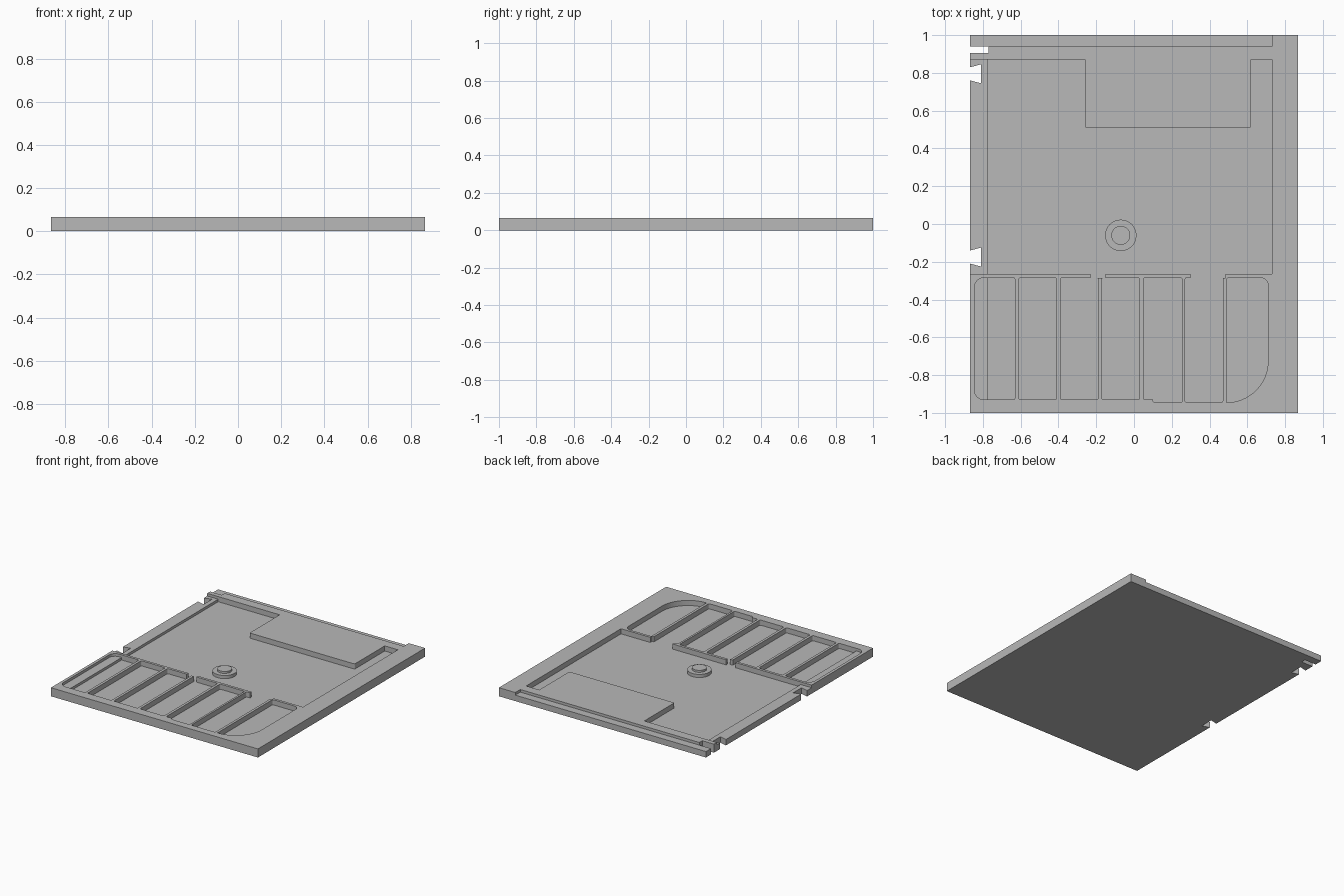
import bpy, bmesh
from math import sin, cos, pi
from mathutils import Vector

cube = bpy.data.objects.get("Cube")
if cube:
    bpy.data.objects.remove(cube, do_unlink=True)

TOP, LEDGE, FLOOR = 0.065, 0.045, 0.026
ABOVE = 0.12

grey = bpy.data.materials.new("mid_grey")
grey.use_nodes = True
grey.diffuse_color = (0.48, 0.48, 0.48, 1)
grey.node_tree.nodes["Principled BSDF"].inputs["Base Color"].default_value = grey.diffuse_color


def rounded(corners):
    """Outline from (x, y, radius) corners; right angles get arcs."""
    out = []
    for i, (x, y, r) in enumerate(corners):
        p = Vector((x, y))
        if r == 0:
            out.append(p)
            continue
        u = (Vector(corners[i - 1][:2]) - p).normalized()
        v = (Vector(corners[(i + 1) % len(corners)][:2]) - p).normalized()
        steps = 16 if r > 0.1 else 6
        for k in range(steps + 1):
            a = k / steps * pi / 2
            out.append(p + r * (u * (1 - sin(a)) + v * (1 - cos(a))))
    return out


def prism(name, outline, z0, z1):
    bm = bmesh.new()
    face = bm.faces.new([bm.verts.new((p[0], p[1], z0)) for p in outline])
    up = bmesh.ops.extrude_face_region(bm, geom=[face])["geom"]
    verts = [g for g in up if isinstance(g, bmesh.types.BMVert)]
    bmesh.ops.translate(bm, verts=verts, vec=(0, 0, z1 - z0))
    bmesh.ops.recalc_face_normals(bm, faces=bm.faces)
    mesh = bpy.data.meshes.new(name)
    bm.to_mesh(mesh)
    bm.free()
    mesh.materials.append(grey)
    obj = bpy.data.objects.new(name, mesh)
    bpy.context.collection.objects.link(obj)
    return obj


def box(x0, x1, y0, y1, radii=(0, 0, 0, 0)):
    """Rectangle outline; radii run from lower left anticlockwise."""
    pts = [(x0, y0), (x1, y0), (x1, y1), (x0, y1)]
    return rounded([(x, y, r) for (x, y), r in zip(pts, radii)])


def cut(body, outline, depth):
    cutter = prism("cutter", outline, depth, ABOVE)
    cutter.hide_render = True
    mod = body.modifiers.new("cut", "BOOLEAN")
    mod.operation, mod.solver, mod.object = "DIFFERENCE", "EXACT", cutter
    bpy.context.view_layer.objects.active = body
    bpy.ops.object.modifier_apply(modifier=mod.name)
    bpy.data.objects.remove(cutter, do_unlink=True)


# Base plate with a slot and two dovetail notches on one edge
L, R = -0.867, 0.867
outline = [(L, -1), (R, -1), (R, 1), (L, 1), (L, 0.94), (-0.77, 0.94), (-0.77, 0.905), (L, 0.905)]
for y in (0.795, -0.175):
    outline += [(L, y + 0.035), (-0.81, y + 0.05), (-0.81, y - 0.05), (L, y - 0.035)]
plate = prism("base_plate", outline, 0, TOP)

# Main pocket, leaving a raised block at the back
S = 0.01
cut(plate, rounded([
    (-0.775, -0.265, 0), (0.73, -0.265, 0), (0.73, 0.87, 0), (0.62, 0.87, 0),
    (0.62, 0.51, S), (-0.26, 0.51, S), (-0.26, 0.87, 0), (-0.775, 0.87, 0)]), FLOOR)

# Lowered side ledge and back strip
cut(plate, box(-0.95, -0.77, -0.265, 0.87), LEDGE)
cut(plate, box(-0.95, 0.73, 0.94, 1.1), LEDGE)

# Row of bays; the first one has a ledge along its outer side
cut(plate, box(-0.845, -0.63, -0.93, -0.285, (0.05, S, S, 0.05)), LEDGE)
cut(plate, box(-0.775, -0.63, -0.93, -0.285, (0, S, S, 0)), FLOOR)
for x0, x1 in ((-0.61, -0.41), (-0.39, -0.19), (-0.17, 0.03)):
    cut(plate, box(x0, x1, -0.93, -0.285, (S, S, S, S)), FLOOR)
cut(plate, rounded([
    (0.05, -0.93, S), (0.10, -0.93, 0), (0.10, -0.945, S), (0.255, -0.945, S),
    (0.255, -0.285, S), (0.05, -0.285, S)]), FLOOR)
cut(plate, box(0.27, 0.47, -0.945, -0.285, (S, S, 0, S)), FLOOR)
cut(plate, box(0.49, 0.71, -0.945, -0.285, (0, 0.22, 0.04, S)), FLOOR)

# Openings between the bays and the pocket
for x0, x1 in ((-0.23, -0.15), (0.30, 0.485)):
    cut(plate, box(x0, x1, -0.287, -0.25), FLOOR)

# Stepped round boss
for name, r, z0, z1 in (("boss_base", 0.083, FLOOR - 0.005, 0.05), ("boss_top", 0.05, 0.048, TOP)):
    ring = [(-0.07 + r * cos(k * pi / 24), -0.06 + r * sin(k * pi / 24)) for k in range(48)]
    boss = prism(name, ring, z0, z1)
    bpy.ops.object.select_all(action="DESELECT")
    boss.select_set(True)
    bpy.context.view_layer.objects.active = boss
    bpy.ops.object.shade_smooth_by_angle()
